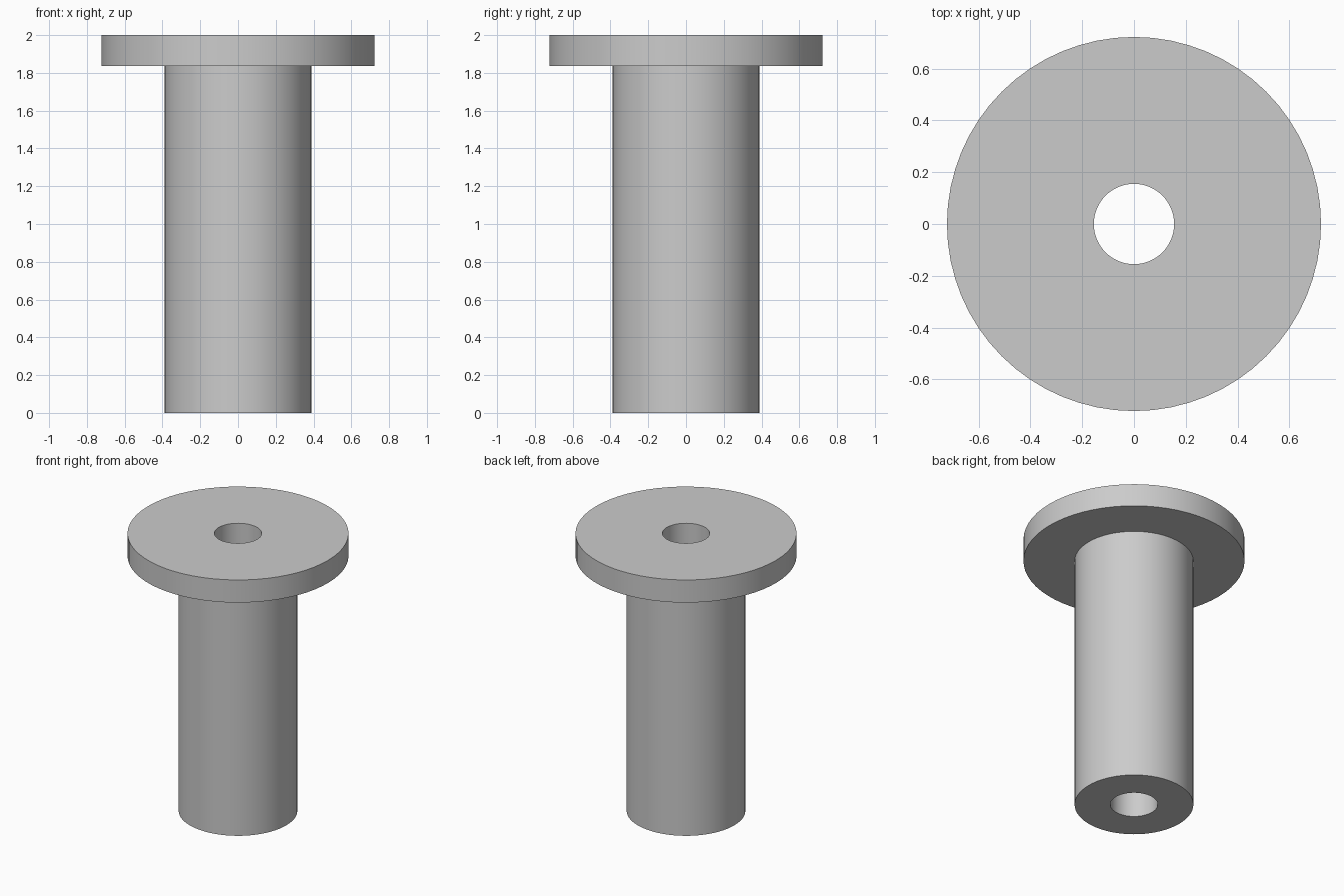
import bpy
import bmesh
from math import cos, sin, tau

cube = bpy.data.objects.get("Cube")
if cube:
    bpy.data.objects.remove(cube, do_unlink=True)

SIDES = 64
HOLE, SHAFT, FLANGE = 0.155, 0.388, 0.722
UNDERSIDE, TOP = 1.837, 2.0

# Plain grey material
grey = bpy.data.materials.new("plain_grey")
grey.use_nodes = True
colour = (0.6, 0.6, 0.6, 1)
grey.diffuse_color = colour
grey.node_tree.nodes["Principled BSDF"].inputs["Base Color"].default_value = colour

# Closed section of the flanged bush: bore, foot, shaft, flange
profile = [(HOLE, 0), (SHAFT, 0), (SHAFT, UNDERSIDE),
           (FLANGE, UNDERSIDE), (FLANGE, TOP), (HOLE, TOP)]

# Revolve the section around z
bm = bmesh.new()
rings = [[bm.verts.new((r * cos(tau * i / SIDES), r * sin(tau * i / SIDES), z))
          for i in range(SIDES)] for r, z in profile]
for a, b in zip(rings, rings[1:] + rings[:1]):
    for i in range(SIDES):
        j = (i + 1) % SIDES
        bm.faces.new((a[i], a[j], b[j], b[i]))
bmesh.ops.recalc_face_normals(bm, faces=bm.faces)

mesh = bpy.data.meshes.new("flanged_bush")
bm.to_mesh(mesh)
bm.free()
mesh.materials.append(grey)
bush = bpy.data.objects.new("flanged_bush", mesh)
bpy.context.collection.objects.link(bush)

# Smooth walls with crisp rims
bpy.context.view_layer.objects.active = bush
bush.select_set(True)
bpy.ops.object.shade_smooth_by_angle()
